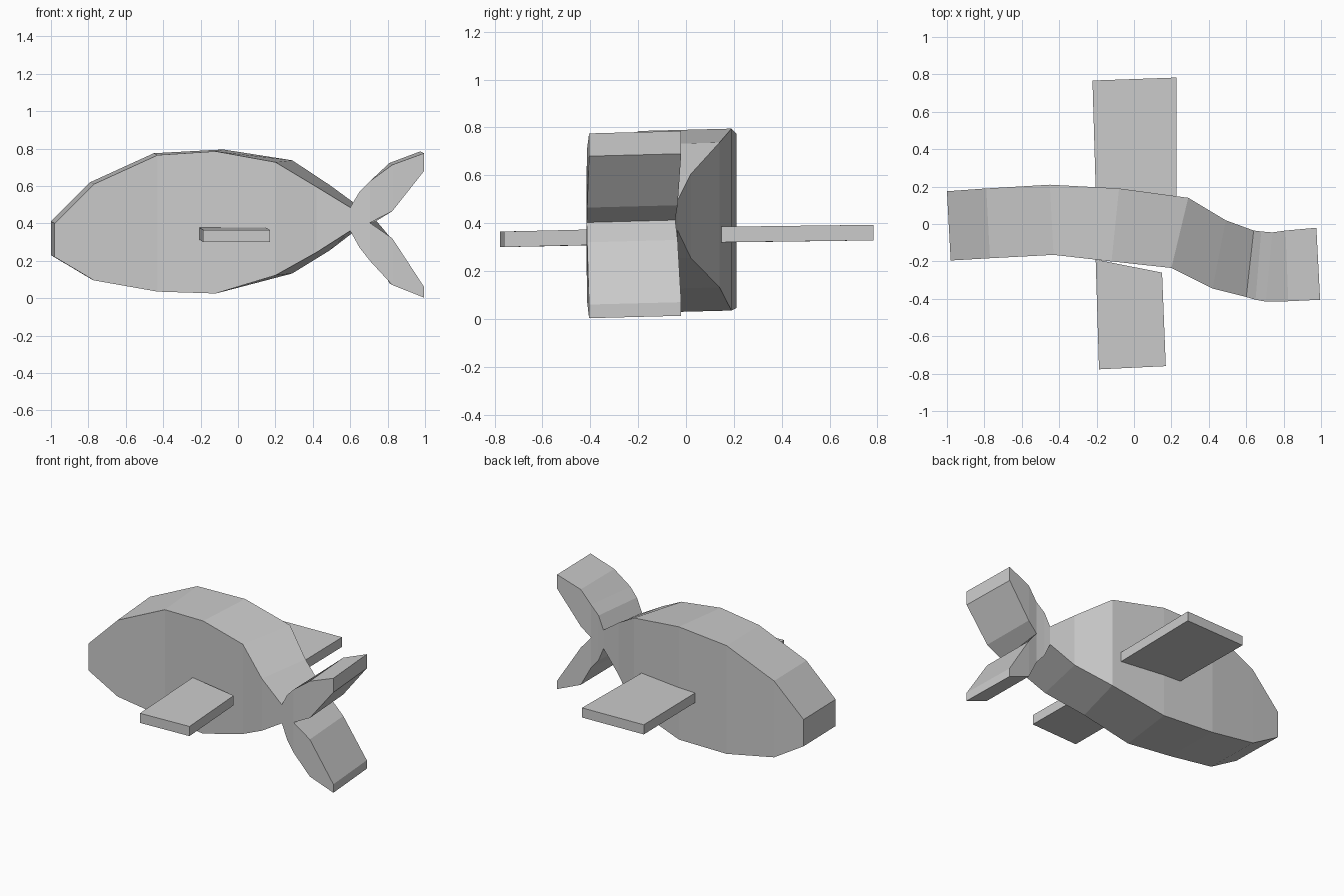
import bpy, bmesh

if "Cube" in bpy.data.objects:
    bpy.data.objects.remove(bpy.data.objects["Cube"])

TILT = 0.01  # back side sits slightly higher than the front side


def add_object(name, bm):
    bmesh.ops.remove_doubles(bm, verts=bm.verts, dist=0.0005)
    bmesh.ops.recalc_face_normals(bm, faces=bm.faces)
    mesh = bpy.data.meshes.new(name)
    bm.to_mesh(mesh)
    bm.free()
    obj = bpy.data.objects.new(name, mesh)
    bpy.context.collection.objects.link(obj)
    return obj


def strip(bm, path, heights, cap_start=False, cap_end=False, open_top=0, open_bottom=0):
    """Slab swept along a bent path; the first open_* segments have no top/bottom wall."""
    rings = []
    for (xf, yf, xb, yb), (lo, hi) in zip(path, heights):
        pts = [(xf, yf, lo), (xf, yf, hi), (xb, yb, hi + TILT), (xb, yb, lo + TILT)]
        rings.append([bm.verts.new(p) for p in pts])
    for s, (a, b) in enumerate(zip(rings, rings[1:])):
        for i in range(4):
            if (i == 1 and s < open_top) or (i == 3 and s < open_bottom):
                continue
            j = (i + 1) % 4
            bm.faces.new((a[i], a[j], b[j], b[i]))
    if cap_start:
        bm.faces.new(rings[0])
    if cap_end:
        bm.faces.new(rings[-1][::-1])


# Front-side x, y and back-side x, y along the swimming curve
body_path = [(-.98, -.195, -1, .175), (-.77, -.183, -.79, .19), (-.43, -.165, -.45, .21),
             (-.12, -.20, -.08, .19), (.20, -.235, .29, .14), (.42, -.345, .49, .02),
             (.60, -.39, .64, -.035)]
tail_path = [body_path[-1], (.65, -.405, .68, -.04), (.705, -.415, .74, -.045),
             (.825, -.413, .81, -.035), (.995, -.405, .975, -.02)]

# Body with forked tail, one shell
bm = bmesh.new()
strip(bm, body_path, [(.22, .40), (.095, .61), (.035, .765), (.025, .785),
                      (.122, .727), (.245, .595), (.36, .485)], cap_start=True)
strip(bm, tail_path, [(.42, .485), (.41, .57), (.403, .625), (.465, .713), (.68, .775)],
      cap_end=True, open_bottom=2)
strip(bm, tail_path, [(.36, .42), (.27, .41), (.20, .403), (.07, .32), (.003, .06)],
      cap_end=True, open_top=2)
add_object("fish_body", bm)


# Side fins: flat plates, outline (x, y) with bottom z at root and tip
def fin(name, outline, z_root, z_tip, thick=.065):
    bm = bmesh.new()
    levels = (z_root, z_root, z_tip, z_tip)
    low = [bm.verts.new((x, y, z)) for (x, y), z in zip(outline, levels)]
    high = [bm.verts.new((x, y, z + thick)) for (x, y), z in zip(outline, levels)]
    bm.faces.new(low)
    bm.faces.new(high)
    for i in range(4):
        j = (i + 1) % 4
        bm.faces.new((low[i], low[j], high[j], high[i]))
    add_object(name, bm)


fin("front_fin", [(-.205, -.19), (.15, -.26), (.17, -.76), (-.187, -.777)], .312, .30)
fin("back_fin", [(-.205, .19), (.228, .145), (.228, .783), (-.222, .767)], .32, .328)
